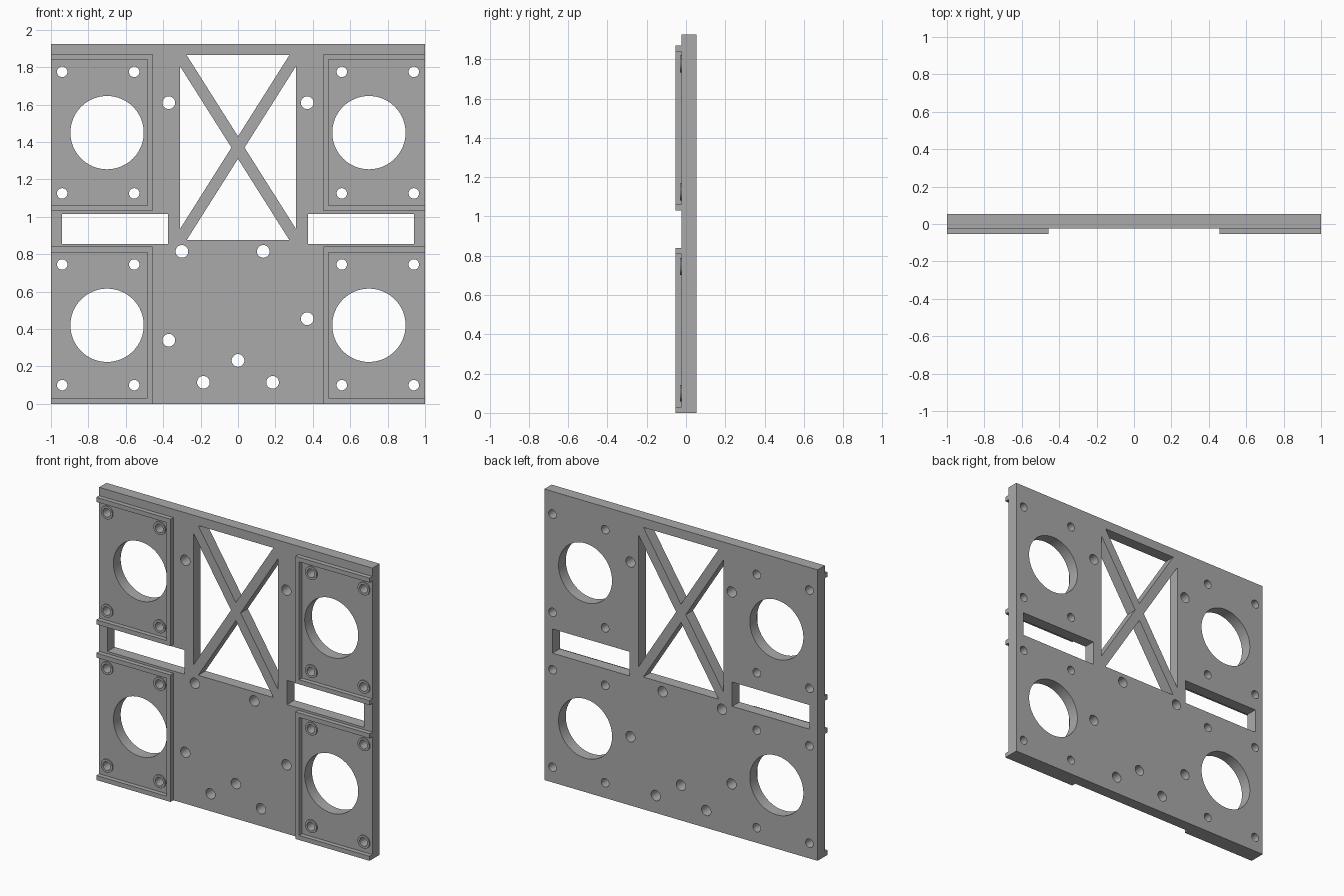
import bpy
import math

if "Cube" in bpy.data.objects:
    bpy.data.objects.remove(bpy.data.objects["Cube"])

grey = bpy.data.materials.new("grey_plastic")
grey.diffuse_color = (0.4, 0.4, 0.4, 1)
grey.use_nodes = True
grey.node_tree.nodes["Principled BSDF"].inputs["Base Color"].default_value = grey.diffuse_color

BACK, FACE, RIM = 0.053, -0.023, -0.053   # depth levels along y
HEIGHT = 1.925


def circle(cx, cz, r, n=48):
    return [(cx + r * math.cos(2 * math.pi * i / n),
             cz + r * math.sin(2 * math.pi * i / n)) for i in range(n)]


def rect(x0, x1, z0, z1):
    return [(x0, z0), (x1, z0), (x1, z1), (x0, z1)]


def mirror(loop):
    return [(-x, z) for x, z in loop]


def slab(name, loops, y0, y1):
    """Extrude closed x/z outlines (nested loops become holes) from y0 to y1."""
    curve = bpy.data.curves.new(name, 'CURVE')
    curve.dimensions = '2D'
    curve.fill_mode = 'BOTH'
    curve.extrude = abs(y1 - y0) / 2
    for pts in loops:
        sp = curve.splines.new('POLY')
        sp.points.add(len(pts) - 1)
        for p, (x, z) in zip(sp.points, pts):
            p.co = (x, z, 0, 1)
        sp.use_cyclic_u = True
    ob = bpy.data.objects.new(name, curve)
    bpy.context.collection.objects.link(ob)
    ob.rotation_euler = (math.pi / 2, 0, 0)
    ob.location.y = (y0 + y1) / 2
    bpy.ops.object.select_all(action='DESELECT')
    ob.select_set(True)
    bpy.context.view_layer.objects.active = ob
    bpy.ops.object.convert(target='MESH')
    ob = bpy.context.object
    ob.data.materials.clear()
    ob.data.materials.append(grey)
    # Weld caps to walls, then keep the hole walls smooth
    bpy.ops.object.mode_set(mode='EDIT')
    bpy.ops.mesh.select_all(action='SELECT')
    bpy.ops.mesh.remove_doubles(threshold=0.0001)
    bpy.ops.mesh.normals_make_consistent(inside=False)
    bpy.ops.object.mode_set(mode='OBJECT')
    bpy.ops.object.shade_smooth_by_angle(angle=math.radians(30))
    return ob


# Bay layout: (bottom, top, big hole centre, screw hole heights)
bays = [(0.0, 0.84, 0.42, (0.10, 0.745)),
        (1.03, 1.87, 1.45, (1.125, 1.775))]
screw_x = (0.555, 0.94)

# Main plate outline and its openings
loops = [rect(-1, 1, 0, HEIGHT)]
slot = rect(0.375, 0.94, 0.855, 1.015)
loops += [slot, mirror(slot)]

# Four triangles that leave the cross brace
side = [(0.31, 0.935), (0.31, 1.805), (0.035, 1.37)]
loops += [side, mirror(side),
          [(-0.275, 1.865), (0.275, 1.865), (0, 1.43)],
          [(-0.275, 0.875), (0.275, 0.875), (0, 1.31)]]

# Round mounting holes in the centre
for x, z in [(-0.37, 1.61), (0.37, 1.61), (-0.3, 0.815), (0.135, 0.815),
             (0.37, 0.455), (-0.37, 0.34), (0, 0.232),
             (-0.185, 0.115), (0.185, 0.115)]:
    loops.append(circle(x, z, 0.034, 32))

# Large and small holes of the four bays
for s in (-1, 1):
    for z0, z1, cz, screws in bays:
        loops.append(circle(s * 0.7, cz, 0.196, 64))
        loops += [circle(s * x, z, 0.028, 32) for x in screw_x for z in screws]
slab("main_plate", loops, FACE, BACK)

# Raised C-shaped rims and low collars round the screw holes
for s, label in ((-1, "left"), (1, "right")):
    for (z0, z1, cz, screws), level in zip(bays, ("lower", "upper")):
        t = 0.03
        rim = [(1, z0), (1, z0 + t), (0.485, z0 + t), (0.485, z1 - t),
               (1, z1 - t), (1, z1), (0.457, z1), (0.457, z0)]
        slab(f"{level}_{label}_rim", [[(s * x, z) for x, z in rim]], RIM, FACE)
        collars = []
        for x in screw_x:
            for z in screws:
                collars += [circle(s * x, z, 0.043, 32),
                            circle(s * x, z, 0.028, 32)]
        slab(f"{level}_{label}_screw_collars", collars, FACE - 0.008, FACE)
